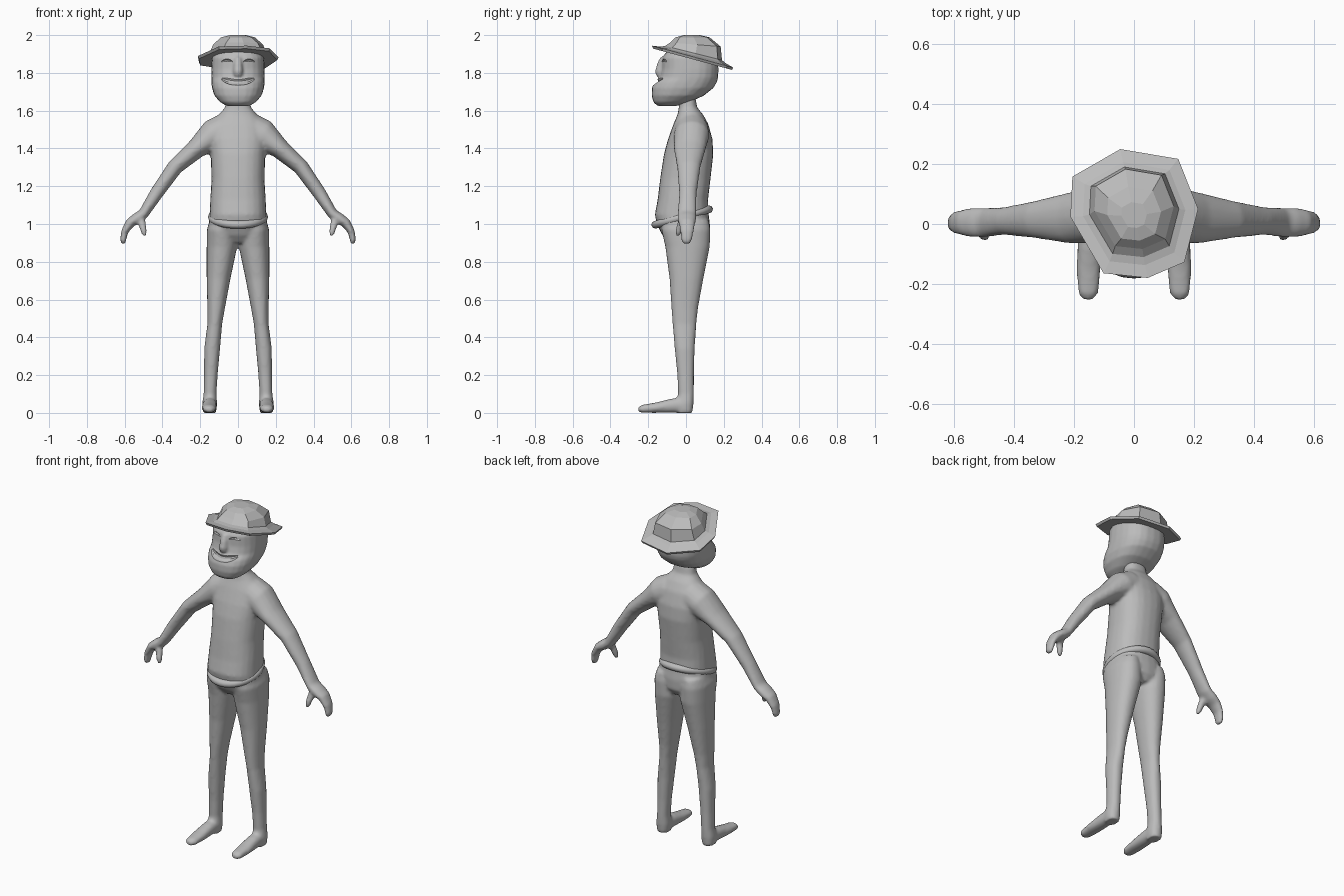
import bpy, bmesh, math
from mathutils import Vector as V

if "Cube" in bpy.data.objects:
    bpy.data.objects.remove(bpy.data.objects["Cube"])

grey = bpy.data.materials.new("plain_grey")
grey.diffuse_color = (0.5, 0.5, 0.5, 1)
grey.use_nodes = True
grey.node_tree.nodes["Principled BSDF"].inputs["Base Color"].default_value = grey.diffuse_color
X, Y, Z = V((1, 0, 0)), V((0, 1, 0)), V((0, 0, 1))


def ring(c, u, v, n=24, p=2.2):
    """Superellipse section around c with half axes u and v."""
    out = []
    for i in range(n):
        a = 2 * math.pi * i / n
        f = lambda t: math.copysign(abs(t) ** (2 / p), t)
        out.append(V(c) + u * f(math.cos(a)) + v * f(math.sin(a)))
    return out


def loft(bm, rings):
    rows = [[bm.verts.new(p) for p in r] for r in rings]
    n = len(rows[0])
    for a, b in zip(rows, rows[1:]):
        for i in range(n):
            j = (i + 1) % n
            bm.faces.new((a[i], a[j], b[j], b[i]))
    bm.faces.new(rows[0])
    bm.faces.new(rows[-1])


def level(z, x0, x1, y0, y1, s=1, p=2.2):
    return ring((s * (x0 + x1) / 2, (y0 + y1) / 2, z), X * (x1 - x0) / 2, Y * (y1 - y0) / 2, p=p)


def limb(bm, pts, s):
    """Tube through (x, y, z, radius in the front plane, half depth)."""
    rings = []
    for i, (x, y, z, r, d) in enumerate(pts):
        a, b = pts[max(i - 1, 0)], pts[min(i + 1, len(pts) - 1)]
        t = V((s * (b[0] - a[0]), 0, b[2] - a[2])).normalized()
        rings.append(ring((s * x, y, z), V((-t.z, 0, t.x)) * r, Y * d, 16, 2))
    loft(bm, rings)


def finish(bm, name):
    bmesh.ops.recalc_face_normals(bm, faces=bm.faces)
    me = bpy.data.meshes.new(name)
    bm.to_mesh(me)
    bm.free()
    me.materials.append(grey)
    ob = bpy.data.objects.new(name, me)
    bpy.context.collection.objects.link(ob)
    return ob


def blend(ob, size, steps):
    """Fuse overlapping pieces into one smooth skin."""
    m = ob.modifiers.new("fuse", 'REMESH')
    m.mode, m.voxel_size, m.use_smooth_shade = 'VOXEL', size, True
    m = ob.modifiers.new("soften", 'SMOOTH')
    m.factor, m.iterations = 0.5, steps


# Body: torso, arms with hands, legs with feet
bm = bmesh.new()
torso = [(0.9, .06, -.09, .10), (0.94, .13, -.125, .125), (1.0, .155, -.155, .127),
         (1.05, .15, -.165, .12), (1.13, .147, -.15, .117), (1.24, .14, -.137, .13),
         (1.37, .145, -.117, .145), (1.45, .155, -.095, .14), (1.53, .14, -.066, .118),
         (1.58, .10, -.045, .09), (1.615, .07, -.038, .06), (1.67, .06, -.035, .05)]
loft(bm, [level(z, -w, w, a, b, p=2.4) for z, w, a, b in torso])
arm = [(.06, .03, 1.50, .09, .09), (.13, .03, 1.47, .085, .095), (.22, .02, 1.40, .053, .085),
       (.333, .015, 1.302, .042, .062), (.432, .01, 1.162, .036, .047), (.50, .005, 1.055, .028, .05),
       (.535, .005, 1.03, .03, .05), (.572, .005, 1.005, .026, .045), (.60, .005, .96, .019, .036),
       (.608, .003, .915, .016, .03), (.607, .002, .893, .01, .02)]
thumb = [(.515, -.005, 1.05, .022, .025), (.508, -.028, 1.0, .02, .02),
         (.498, -.04, .96, .017, .017), (.493, -.042, .937, .01, .01)]
leg = [(1.02, .02, .15, -.12, .12), (.97, .01, .165, -.13, .13), (.88, .004, .166, -.11, .126),
       (.71, .04, .166, -.087, .092), (.55, .07, .162, -.077, .063), (.47, .084, .162, -.071, .055),
       (.34, .095, .179, -.06, .046), (.2, .108, .18, -.046, .042), (.1, .114, .182, -.042, .042),
       (.05, .11, .19, -.05, .04), (0, .115, .187, -.05, .035)]
foot = [(-.253, .138, .168, .005, .03), (-.235, .12, .186, 0, .042), (-.16, .112, .192, 0, .055),
        (-.08, .112, .189, 0, .075), (0, .113, .186, 0, .085), (.03, .125, .175, 0, .06)]
for s in (-1, 1):
    limb(bm, arm, s)
    limb(bm, thumb, s)
    loft(bm, [level(*r, s=s) for r in leg])
    loft(bm, [ring((s * (a + b) / 2, y, (c + d) / 2), X * (b - a) / 2, Z * (d - c) / 2)
              for y, a, b, c, d in foot])
blend(finish(bm, "body"), 0.01, 4)

# Shirt hem, tilted down at the front
bpy.ops.mesh.primitive_torus_add(major_segments=32, minor_segments=10, major_radius=.138,
                                 minor_radius=.021, location=(0, -.02, 1.037), rotation=(.28, 0, 0))
hem = bpy.context.object
hem.name = "shirt_hem"
hem.scale.y = 1.06
hem.data.materials.append(grey)
bpy.ops.object.shade_smooth()

# Head with jutting jaw and long nose
bm = bmesh.new()
head = [(1.625, .06, -.15, -.05), (1.645, .095, -.173, .02), (1.68, .125, -.182, .095),
        (1.72, .138, -.181, .145), (1.75, .141, -.168, .163), (1.775, .142, -.14, .17),
        (1.82, .142, -.128, .172), (1.88, .138, -.126, .167), (1.925, .115, -.095, .14)]
loft(bm, [level(z, -w, w, a, b, p=2.4) for z, w, a, b in head])
nose = [(1.775, .016, -.14), (1.785, .026, -.158), (1.81, .028, -.164),
        (1.85, .024, -.152), (1.885, .018, -.135)]
loft(bm, [level(z, -w, w, a, -.08) for z, w, a in nose])
skull = finish(bm, "head")
blend(skull, 0.008, 3)

# Grinning mouth and closed eyes, cut into the face
bm = bmesh.new()
mouth = []
for i in range(13):
    t = i / 6 - 1
    r = .02 * (1 - t ** 4) + .003
    mouth.append(ring((.098 * t, -.178 + .055 * t * t, 1.757 + .02 * t * t), Y * r * 1.3, Z * r, 12, 2))
loft(bm, mouth)
for s in (-1, 1):
    loft(bm, [ring((s * (.058 + .03 * t), -.123 + .012 * t, 1.868 - .008 * t * t),
                   Y * .014, Z * (.007 - .004 * t * t), 12, 2) for t in (-1, -.5, 0, .5, 1)])
cutter = finish(bm, "face_cutter")
cutter.hide_render = True
cutter.hide_viewport = True
m = skull.modifiers.new("face_cut", 'BOOLEAN')
m.operation, m.object, m.solver = 'DIFFERENCE', cutter, 'EXACT'

# Faceted hat: irregular eight-sided outline, brim sloping to the back
outline = [(4, .215), (51, .235), (102, .22), (149, .24), (183, .213),
           (243, .224), (282, .22), (316, .234)]
# outline scale, centre y, centre height, slope
hat = [(.6, .035, 1.872, -.27), (.97, .035, 1.872, -.27), (1, .035, 1.886, -.27),
       (.8, .035, 1.896, -.25), (.7, .04, 1.905, -.25), (.62, .05, 1.95, -.08),
       (.42, .035, 1.988, 0), (.2, .03, 2.0, 0)]
bm = bmesh.new()
loft(bm, [[V((k * r * math.cos(math.radians(a)), cy + k * r * math.sin(math.radians(a)),
              h + g * k * r * math.sin(math.radians(a)))) for a, r in outline]
          for k, cy, h, g in hat])
finish(bm, "hat")
